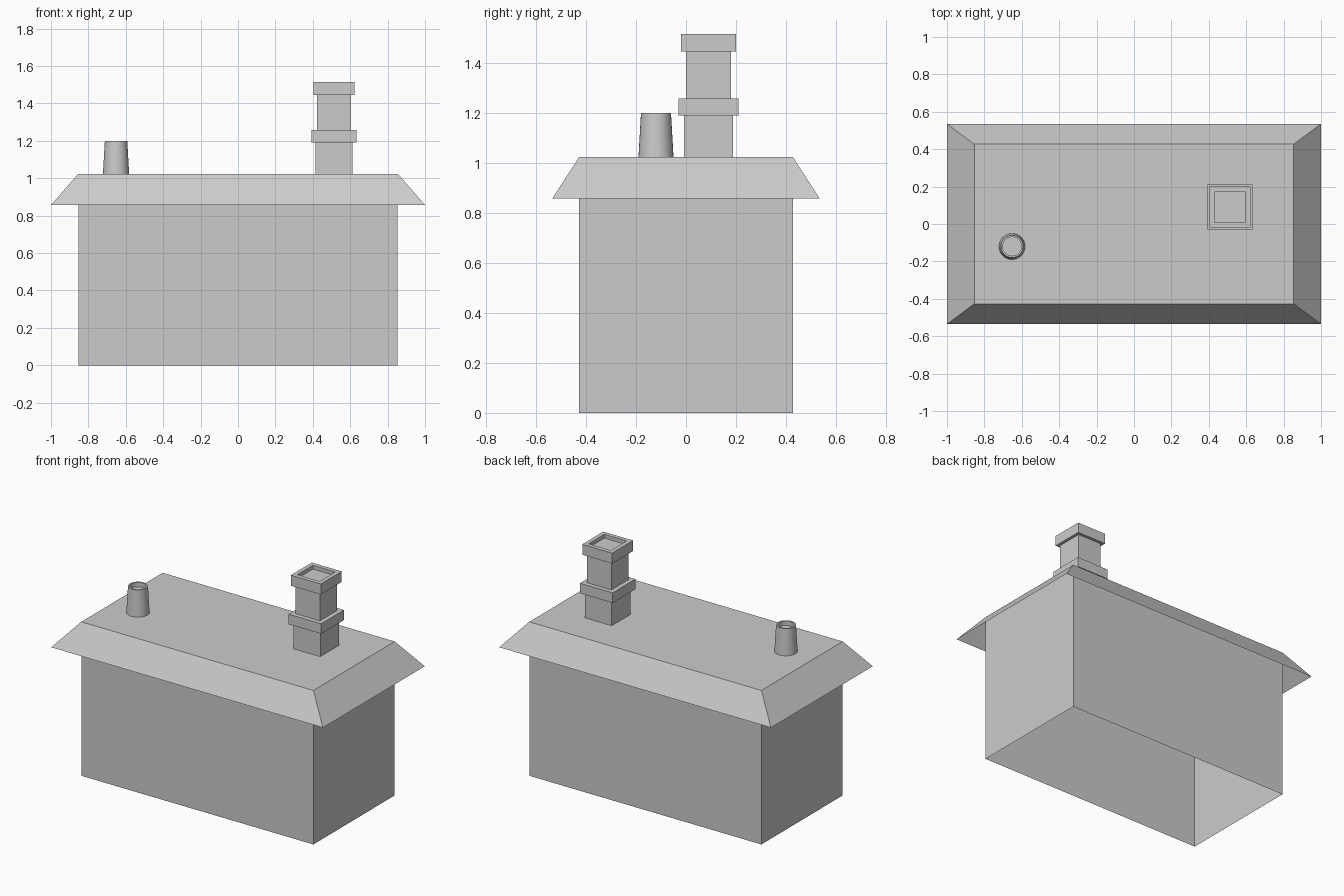
import bpy, bmesh, math

if "Cube" in bpy.data.objects:
    bpy.data.objects.remove(bpy.data.objects["Cube"], do_unlink=True)

grey = bpy.data.materials.new("plain grey")
grey.use_nodes = True
colour = (0.6, 0.6, 0.6, 1)
grey.diffuse_color = colour
grey.node_tree.nodes["Principled BSDF"].inputs["Base Color"].default_value = colour


def loft(name, rings, centre=(0, 0), cap_start=False, cap_end=True):
    """Skin a stack of rings, each a list of points, into one object."""
    bm = bmesh.new()
    rows = [[bm.verts.new((x + centre[0], y + centre[1], z)) for x, y, z in r]
            for r in rings]
    for low, high in zip(rows, rows[1:]):
        for i in range(len(low)):
            j = (i + 1) % len(low)
            bm.faces.new((low[i], low[j], high[j], high[i]))
    if cap_start:
        bm.faces.new(rows[0][::-1])
    if cap_end:
        bm.faces.new(rows[-1])
    mesh = bpy.data.meshes.new(name)
    bm.to_mesh(mesh)
    bm.free()
    mesh.materials.append(grey)
    obj = bpy.data.objects.new(name, mesh)
    bpy.context.collection.objects.link(obj)
    return obj


def rect(hx, hy, z):
    return [(-hx, -hy, z), (hx, -hy, z), (hx, hy, z), (-hx, hy, z)]


def circle(r, z, n=32):
    return [(r * math.cos(math.tau * i / n), r * math.sin(math.tau * i / n), z)
            for i in range(n)]


EAVE, TOP = 0.857, 1.024
WALL_X, WALL_Y = 0.854, 0.427

# House body, open underneath, and the flared roof skin
loft("walls", [rect(WALL_X, WALL_Y, 0), rect(WALL_X, WALL_Y, TOP)], cap_end=False)
loft("roof", [rect(1, 0.535, EAVE), rect(WALL_X, WALL_Y, TOP)])

# Square chimney: shafts and collar, then a cap with a sunken top
chimney = (0.513, 0.09)
for name, half, z0, z1 in (("chimney_base", 0.098, TOP, 1.19),
                           ("chimney_collar", 0.12, 1.19, 1.257),
                           ("chimney_shaft", 0.09, 1.257, 1.445)):
    loft(name, [rect(half, half, z0), rect(half, half, z1)], chimney, cap_start=True)
loft("chimney_cap", [rect(0.11, 0.11, 1.445), rect(0.11, 0.11, 1.515),
                     rect(0.082, 0.082, 1.515), rect(0.082, 0.082, 1.49)],
     chimney, cap_start=True)

# Tapered round vent pipe with a sunken top
vent = loft("vent_pipe", [circle(0.07, TOP), circle(0.06, 1.2),
                          circle(0.05, 1.2), circle(0.05, 1.17)], (-0.652, -0.12))
bpy.ops.object.select_all(action='DESELECT')
vent.select_set(True)
bpy.context.view_layer.objects.active = vent
bpy.ops.object.shade_smooth_by_angle(angle=math.radians(30))
